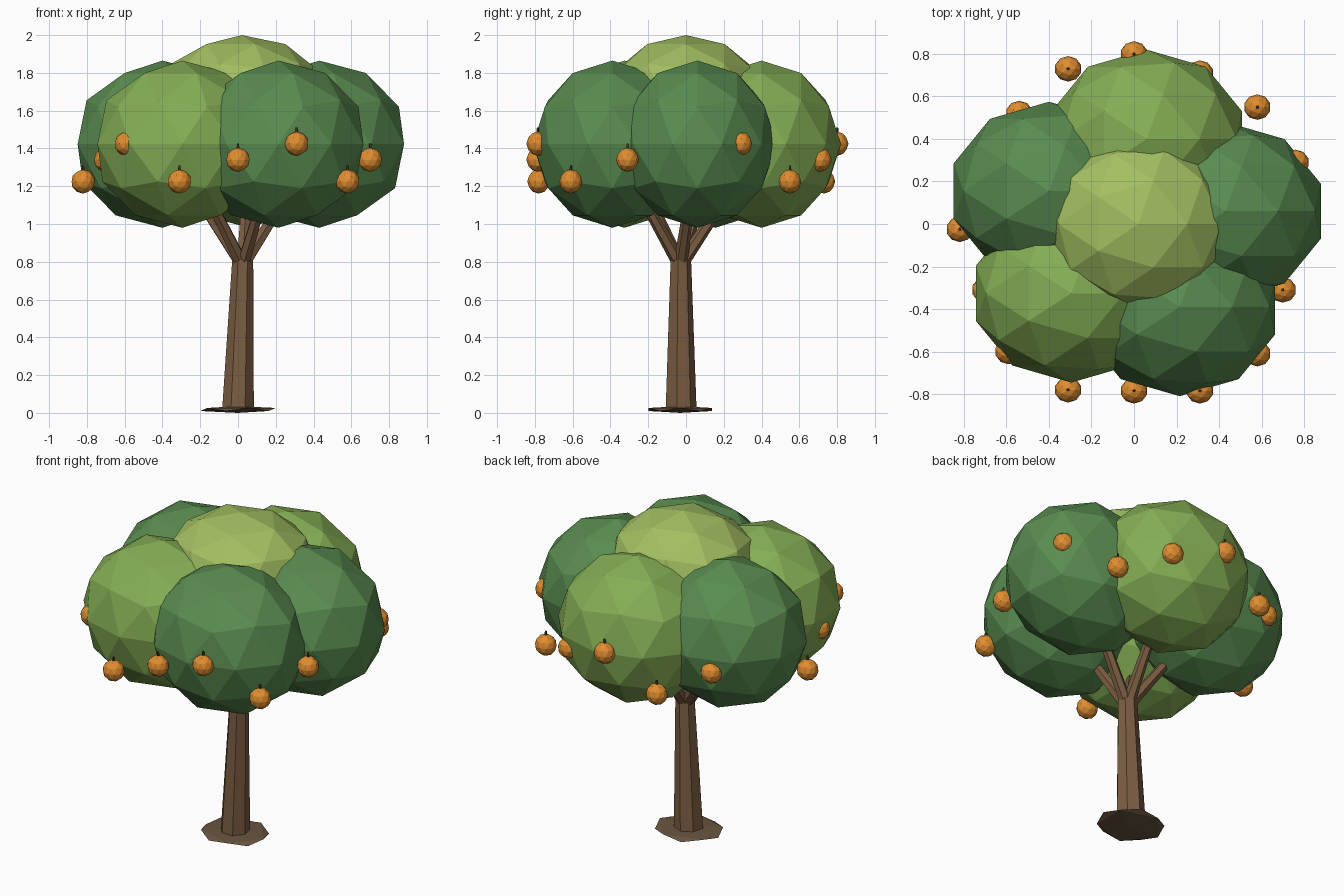
import bpy
from mathutils import Vector

if "Cube" in bpy.data.objects:
    bpy.data.objects.remove(bpy.data.objects["Cube"])


def material(name, rgb):
    m = bpy.data.materials.new(name)
    m.diffuse_color = (*rgb, 1)
    m.use_nodes = True
    m.node_tree.nodes["Principled BSDF"].inputs["Base Color"].default_value = m.diffuse_color
    return m


dark = material("dark_leaf", (0.10, 0.26, 0.08))
light = material("light_leaf", (0.23, 0.42, 0.09))
pale = material("pale_leaf", (0.36, 0.52, 0.12))
bark = material("bark", (0.20, 0.11, 0.055))
soil = material("soil", (0.14, 0.09, 0.05))
orange = material("orange", (0.75, 0.27, 0.03))
stem = material("stem", (0.07, 0.05, 0.02))


def blob(name, loc, scale, mat, sub=2):
    bpy.ops.mesh.primitive_ico_sphere_add(subdivisions=sub, radius=1, location=loc)
    o = bpy.context.object
    o.name = name
    o.scale = scale
    o.data.materials.append(mat)
    return o


def limb(name, a, b, r1, r2, mat, sides):
    # tapered prism running from a to b
    a, b = Vector(a), Vector(b)
    d = b - a
    bpy.ops.mesh.primitive_cone_add(vertices=sides, radius1=r1, radius2=r2,
                                    depth=d.length, location=(a + b) / 2)
    o = bpy.context.object
    o.name = name
    o.rotation_mode = 'QUATERNION'
    o.rotation_quaternion = Vector((0, 0, 1)).rotation_difference(d)
    o.data.materials.append(mat)
    return o


# Ground mound and trunk
blob("root_mound", (0, -0.03, 0.018), (0.224, 0.197, 0.018), soil, 1)
limb("trunk", (0, -0.03, 0.015), (0.025, -0.03, 0.81), 0.086, 0.057, bark, 7)

# Crown: five clumps around one on top, a branch reaching into each
clumps = [("back", (0.06, 0.40, 1.4225), light),
          ("right", (0.43, 0.06, 1.4225), dark),
          ("front_right", (0.215, -0.39, 1.4225), dark),
          ("front_left", (-0.295, -0.326, 1.4225), light),
          ("left", (-0.40, 0.155, 1.4225), dark)]
fork = Vector((0.025, -0.03, 0.78))
for name, loc, mat in clumps:
    blob("leaves_" + name, loc, (0.472, 0.42, 0.4425), mat)
    limb("branch_" + name, fork, fork.lerp(Vector(loc), 0.75), 0.037, 0.024, bark, 6)
blob("leaves_top", (0.02, 0, 1.68), (0.44, 0.41, 0.32), pale)

# Fruit with short stems
low, mid, high = 1.225, 1.34, 1.425
fruits = [(-0.31, -0.78, low), (0, -0.785, mid), (0.31, -0.785, high),
          (0.58, -0.61, low), (0.70, -0.31, mid), (0.76, 0.29, high),
          (0.58, 0.55, low), (0.31, 0.71, mid), (0, 0.80, high),
          (-0.31, 0.73, low), (-0.54, 0.52, mid), (-0.82, -0.025, low),
          (-0.70, -0.31, mid), (-0.59, -0.60, high)]
for i, p in enumerate(fruits):
    blob(f"fruit_{i}", p, (0.064, 0.06, 0.064), orange)
    base = Vector(p) + Vector((0, 0, 0.055))
    limb(f"fruit_stem_{i}", base, base + Vector((0, 0, 0.03)), 0.008, 0.006, stem, 5)
